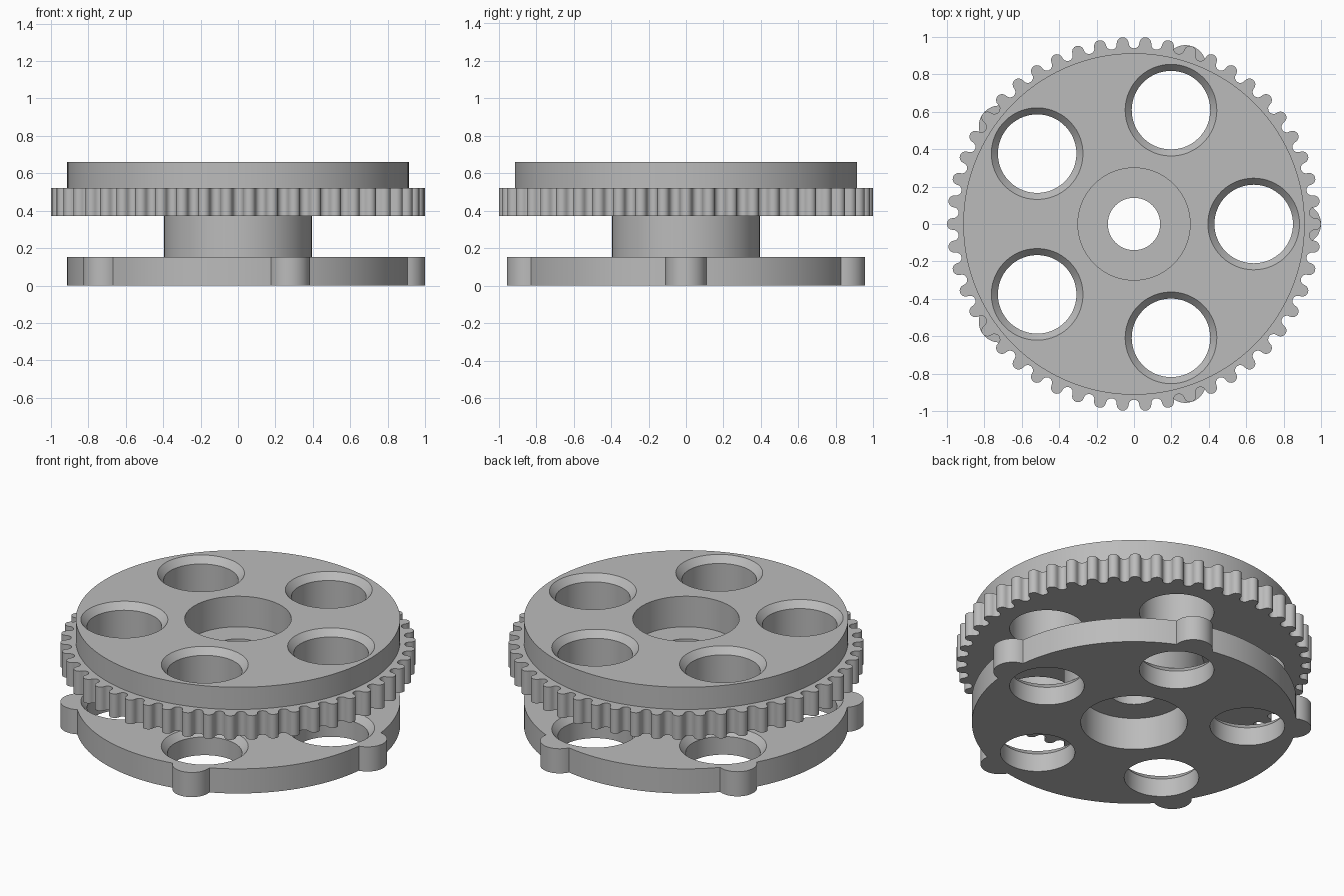
import bpy, bmesh
from math import sin, cos, pi, tau, acos, atan2

if "Cube" in bpy.data.objects:
    bpy.data.objects.remove(bpy.data.objects["Cube"])

grey = bpy.data.materials.new("machined grey")
grey.use_nodes = True
COLOUR = (0.5, 0.5, 0.5, 1)
grey.diffuse_color = COLOUR
grey.node_tree.nodes["Principled BSDF"].inputs["Base Color"].default_value = COLOUR

DISC_R = 0.913   # plain discs
ARMS = 5         # lobes and lightening holes
TEETH = 50


def turn(points, angle):
    c, s = cos(angle), sin(angle)
    return [(x * c - y * s, x * s + y * c) for x, y in points]


def arc(cx, r, a0, a1, n):
    return [(cx + r * cos(a0 + (a1 - a0) * i / n), r * sin(a0 + (a1 - a0) * i / n))
            for i in range(n + 1)]


def circle(r, cx=0, n=64):
    return arc(cx, r, 0, tau, n)[:-1]


def loft(bm, rings):
    """Closed solid through (outline, height) rings, from the bottom up."""
    loops = [[bm.verts.new((x, y, z)) for x, y in pts] for pts, z in rings]
    n = len(loops[0])
    for a, b in zip(loops, loops[1:]):
        for i in range(n):
            j = (i + 1) % n
            bm.faces.new((a[i], a[j], b[j], b[i]))
    bm.faces.new(loops[0][::-1])
    bm.faces.new(loops[-1])


def solid(name, *lofts):
    bm = bmesh.new()
    for rings in lofts:
        loft(bm, rings)
    mesh = bpy.data.meshes.new(name)
    bm.to_mesh(mesh)
    bm.free()
    mesh.materials.append(grey)
    obj = bpy.data.objects.new(name, mesh)
    bpy.context.collection.objects.link(obj)
    return obj


def cut(obj, cutter):
    mod = obj.modifiers.new("cut", "BOOLEAN")
    mod.operation = "DIFFERENCE"
    mod.solver = "EXACT"
    mod.object = cutter
    bpy.ops.object.select_all(action="DESELECT")
    bpy.context.view_layer.objects.active = obj
    obj.select_set(True)
    bpy.ops.object.modifier_apply(modifier=mod.name)
    bpy.ops.object.shade_smooth_by_angle(angle=pi / 6)


def lobed_outline(centre, r):
    """Disc rim with a round lobe on each arm."""
    phi = acos((DISC_R**2 + centre**2 - r**2) / (2 * DISC_R * centre))
    t = atan2(DISC_R * sin(phi), DISC_R * cos(phi) - centre)
    step = tau / ARMS
    unit = arc(centre, r, -t, t, 16) + arc(0, DISC_R, phi, step - phi, 24)[1:-1]
    return [p for k in range(ARMS) for p in turn(unit, k * step)]


def tooth_outline(pitch_r, tip):
    """Half-round teeth joined by half-round valleys."""
    step = tau / TEETH
    valley = pitch_r * sin(step / 2) - tip
    tooth = arc(pitch_r, tip, -pi / 2, pi / 2, 8)
    gap = turn(arc(pitch_r, valley, 1.5 * pi, pi / 2, 8)[1:-1], step / 2)
    return [p for k in range(TEETH) for p in turn(tooth + gap, k * step)]


def holes(bottom, top):
    """Ring of through holes, each with a chamfered upper rim."""
    profile = [(0.21, bottom - 0.05), (0.21, top - 0.04),
               (0.245, top), (0.245, top + 0.05)]
    return [[(turn(circle(r, 0.64), k * tau / ARMS), z) for r, z in profile]
            for k in range(ARMS)]


# Stepped bore: wide recess at each end, narrow shaft hole between
bore = [(circle(r), z) for r, z in
        [(0.3, -0.1), (0.3, 0.2), (0.14, 0.2), (0.14, 0.47), (0.3, 0.47), (0.3, 0.8)]]

# Stacked parts
lobes = lobed_outline(0.89, 0.11)
teeth = tooth_outline(0.968, 0.032)
rim = circle(DISC_R, n=120)
lobed_plate = solid("lobed_plate", [(lobes, 0), (lobes, 0.153)])
hub = solid("hub", [(circle(0.395), 0.153), (circle(0.395), 0.373)])
toothed_ring = solid("toothed_ring", [(teeth, 0.373), (teeth, 0.522)])
top_disc = solid("top_disc", [(rim, 0.522), (rim, 0.66)])

# Cutters
lower_cutter = solid("lower_cutter", bore, *holes(0, 0.153))
upper_cutter = solid("upper_cutter", bore, *holes(0.373, 0.66))
bore_cutter = solid("bore_cutter", bore)
for part, cutter in ((lobed_plate, lower_cutter), (hub, bore_cutter),
                     (toothed_ring, upper_cutter), (top_disc, upper_cutter)):
    cut(part, cutter)
for cutter in (lower_cutter, upper_cutter, bore_cutter):
    bpy.data.objects.remove(cutter)
